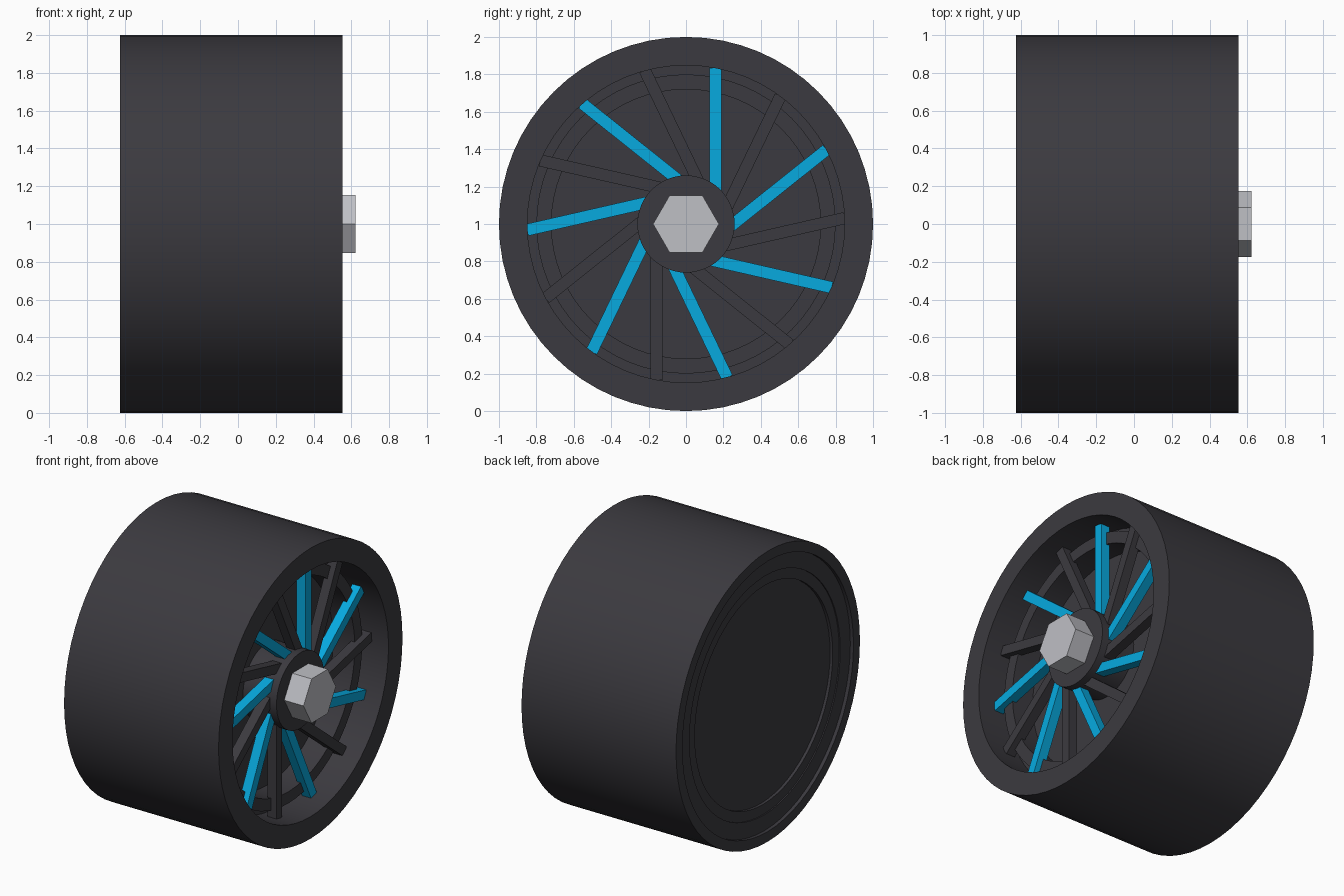
import bpy, bmesh, math
from mathutils import Matrix, Vector

cube = bpy.data.objects.get("Cube")
if cube:
    bpy.data.objects.remove(cube, do_unlink=True)

CENTRE = Matrix.Translation((0, 0, 1))
SPOKES = 14


def material(name, rgb, roughness=0.6):
    mat = bpy.data.materials.new(name)
    mat.use_nodes = True
    mat.diffuse_color = (*rgb, 1)
    bsdf = mat.node_tree.nodes["Principled BSDF"]
    bsdf.inputs["Base Color"].default_value = (*rgb, 1)
    bsdf.inputs["Roughness"].default_value = roughness
    return mat


dark = material("dark_grey", (0.044, 0.042, 0.05))
blue = material("bright_blue", (0.002, 0.4, 0.74))
silver = material("silver_grey", (0.52, 0.525, 0.56))


def finish(bm, name, mat, smooth=False):
    bmesh.ops.recalc_face_normals(bm, faces=bm.faces)
    bm.transform(CENTRE)
    mesh = bpy.data.meshes.new(name)
    bm.to_mesh(mesh)
    bm.free()
    mesh.materials.append(mat)
    obj = bpy.data.objects.new(name, mesh)
    bpy.context.collection.objects.link(obj)
    if smooth:
        bpy.ops.object.select_all(action='DESELECT')
        obj.select_set(True)
        bpy.context.view_layer.objects.active = obj
        bpy.ops.object.shade_smooth_by_angle(angle=math.radians(30))
    return obj


def lathe(name, profile, mat, steps=64, smooth=True):
    """Turn a closed (radius, x) profile around the x axis."""
    bm = bmesh.new()
    verts = [bm.verts.new((x, r, 0)) for r, x in profile]
    edges = [bm.edges.new((a, b)) for a, b in zip(verts, verts[1:] + verts[:1])
             if a.co.y > 0 or b.co.y > 0]
    bmesh.ops.spin(bm, geom=verts + edges, cent=(0, 0, 0), axis=(1, 0, 0),
                   angle=math.tau, steps=steps, use_duplicate=False)
    bmesh.ops.remove_doubles(bm, verts=bm.verts, dist=0.0005)
    return finish(bm, name, mat, smooth)


def spoke(name, index, mat):
    """Offset square bar, tangential to the hub, turned to its place."""
    low, high = Vector((0.358, 0.126, 0.18)), Vector((0.425, 0.19, 0.835))
    bm = bmesh.new()
    bmesh.ops.create_cube(bm, size=1)
    bm.transform(Matrix.Translation((low + high) / 2)
                 @ Matrix.Diagonal((*(high - low), 1)))
    bm.transform(Matrix.Rotation(math.tau * index / SPOKES, 4, 'X'))
    return finish(bm, name, mat)


# Wide slick tyre, with a wider opening at the back
lathe("tyre", [(1, 0.552), (0.848, 0.552), (0.848, -0.6), (0.93, -0.6),
               (0.93, -0.624), (1, -0.624)], dark)

# Stepped rim with a raised front ring and a closed, shallow back
lathe("rim", [(0, 0.22), (0.72, 0.22), (0.72, 0.385), (0.8, 0.385), (0.8, 0.3),
              (0.848, 0.3), (0.848, -0.6), (0.82, -0.6), (0.82, -0.592),
              (0.75, -0.592), (0.75, -0.572), (0, -0.572)], dark)

# Round hub and six-sided centre nut
lathe("hub", [(0, 0.475), (0.26, 0.475), (0.26, 0.2), (0, 0.2)], dark, 48)
lathe("centre_nut", [(0, 0.622), (0.176, 0.622), (0.176, 0.46), (0, 0.46)],
      silver, 6, smooth=False)

# Alternating blue and dark spokes
for i in range(SPOKES):
    spoke(f"spoke_{i + 1}", i, dark if i % 2 else blue)
